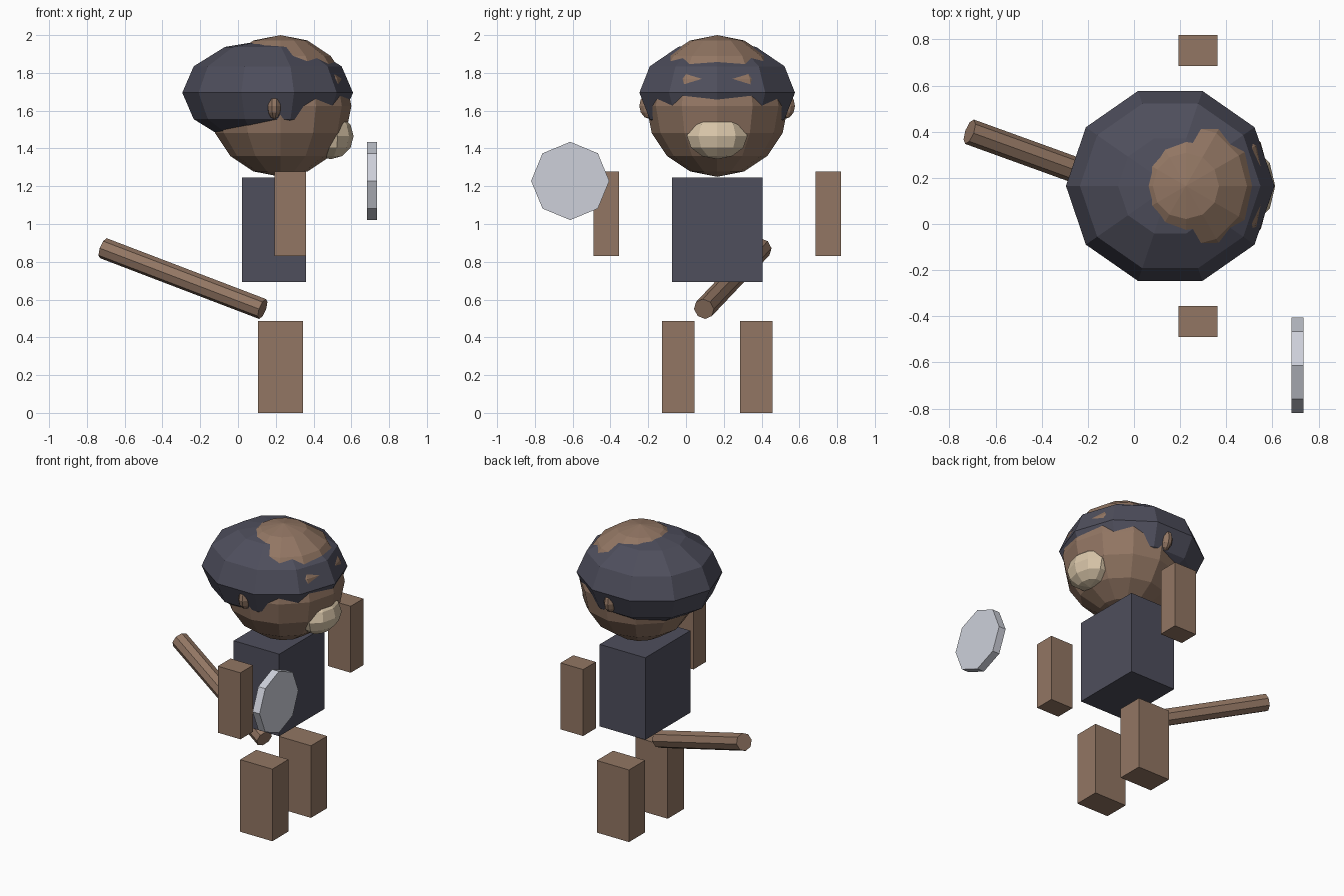
import bpy, bmesh, math
from mathutils import Vector, Matrix

if "Cube" in bpy.data.objects:
    bpy.data.objects.remove(bpy.data.objects["Cube"])


def srgb(r, g, b):
    def lin(c):
        c /= 255
        return c / 12.92 if c <= 0.04045 else ((c + 0.055) / 1.055) ** 2.4
    return (lin(r), lin(g), lin(b), 1)


def material(name, rgb):
    m = bpy.data.materials.new(name)
    m.diffuse_color = srgb(*rgb)
    m.use_nodes = True
    m.node_tree.nodes["Principled BSDF"].inputs["Base Color"].default_value = m.diffuse_color
    return m


BROWN = material("brown fur", (146, 118, 99))
DARK = material("dark slate", (78, 78, 92))
BEIGE = material("beige", (218, 199, 170))
GREY = material("light grey", (205, 208, 218))


def finish(name, bm, mat):
    bmesh.ops.recalc_face_normals(bm, faces=bm.faces)
    mesh = bpy.data.meshes.new(name)
    bm.to_mesh(mesh)
    bm.free()
    mesh.materials.append(mat)
    obj = bpy.data.objects.new(name, mesh)
    bpy.context.collection.objects.link(obj)
    return obj


def box(name, lo, hi, mat):
    lo, hi = Vector(lo), Vector(hi)
    bm = bmesh.new()
    bmesh.ops.create_cube(bm, size=1, matrix=Matrix.Translation((lo + hi) / 2)
                          @ Matrix.Diagonal((*(hi - lo), 1)))
    finish(name, bm, mat)


def ball(name, centre, radii, segs, rings, mat):
    """Faceted ellipsoid with a vertex on the +x axis of every ring."""
    bm = bmesh.new()
    c = Vector(centre)

    def point(a, t):
        return bm.verts.new(c + Vector((radii[0] * math.sin(t) * math.cos(a),
                                        radii[1] * math.sin(t) * math.sin(a),
                                        radii[2] * math.cos(t))))
    top, bottom = point(0, 0), point(0, math.pi)
    rows = [[point(math.tau * s / segs, math.pi * r / rings) for s in range(segs)]
            for r in range(1, rings)]
    for s in range(segs):
        n = (s + 1) % segs
        bm.faces.new((top, rows[0][s], rows[0][n]))
        bm.faces.new((bottom, rows[-1][n], rows[-1][s]))
        for a, b in zip(rows, rows[1:]):
            bm.faces.new((a[s], b[s], b[n], a[n]))
    finish(name, bm, mat)


def rod(name, start, end, radius, sides, mat, spin=0):
    start, end = Vector(start), Vector(end)
    d = end - start
    bm = bmesh.new()
    bmesh.ops.create_cone(bm, cap_ends=True, segments=sides, radius1=radius,
                          radius2=radius, depth=d.length,
                          matrix=Matrix.Translation((start + end) / 2)
                          @ d.to_track_quat('Z', 'Y').to_matrix().to_4x4()
                          @ Matrix.Rotation(spin, 4, 'Z'))
    finish(name, bm, mat)


MID = 0.165  # the figure faces +x and is symmetric about this y

# Torso
box("torso", (0.02, MID - 0.24, 0.692), (0.36, MID + 0.24, 1.245), DARK)

# Limbs and ears on both sides
for side, s in (("right", -1), ("left", 1)):
    ya, yb = sorted((MID + s * 0.52, MID + s * 0.655))
    box(side + "_arm", (0.193, ya, 0.83), (0.361, yb, 1.278), BROWN)
    ya, yb = sorted((MID + s * 0.12, MID + s * 0.292))
    box(side + "_leg", (0.105, ya, 0), (0.345, yb, 0.486), BROWN)
    ball(side + "_ear", (0.192, MID + s * 0.355, 1.625), (0.04, 0.06, 0.07), 10, 6, BROWN)

# Head, hair cap and muzzle
ball("head", (0.225, MID, 1.625), (0.375, 0.375, 0.375), 12, 8, BROWN)
ball("hair", (0.157, MID, 1.695), (0.452, 0.433, 0.28), 10, 6, DARK)
ball("muzzle", (0.49, MID, 1.465), (0.122, 0.168, 0.122), 10, 6, BEIGE)

# Tail
rod("tail", (0.13, 0.095, 0.55), (-0.713, 0.40, 0.872), 0.056, 8, BROWN)

# Floating round disc in front of the right arm
rod("disc", (0.683, -0.613, 1.228), (0.735, -0.613, 1.228), 0.207, 8, GREY)
